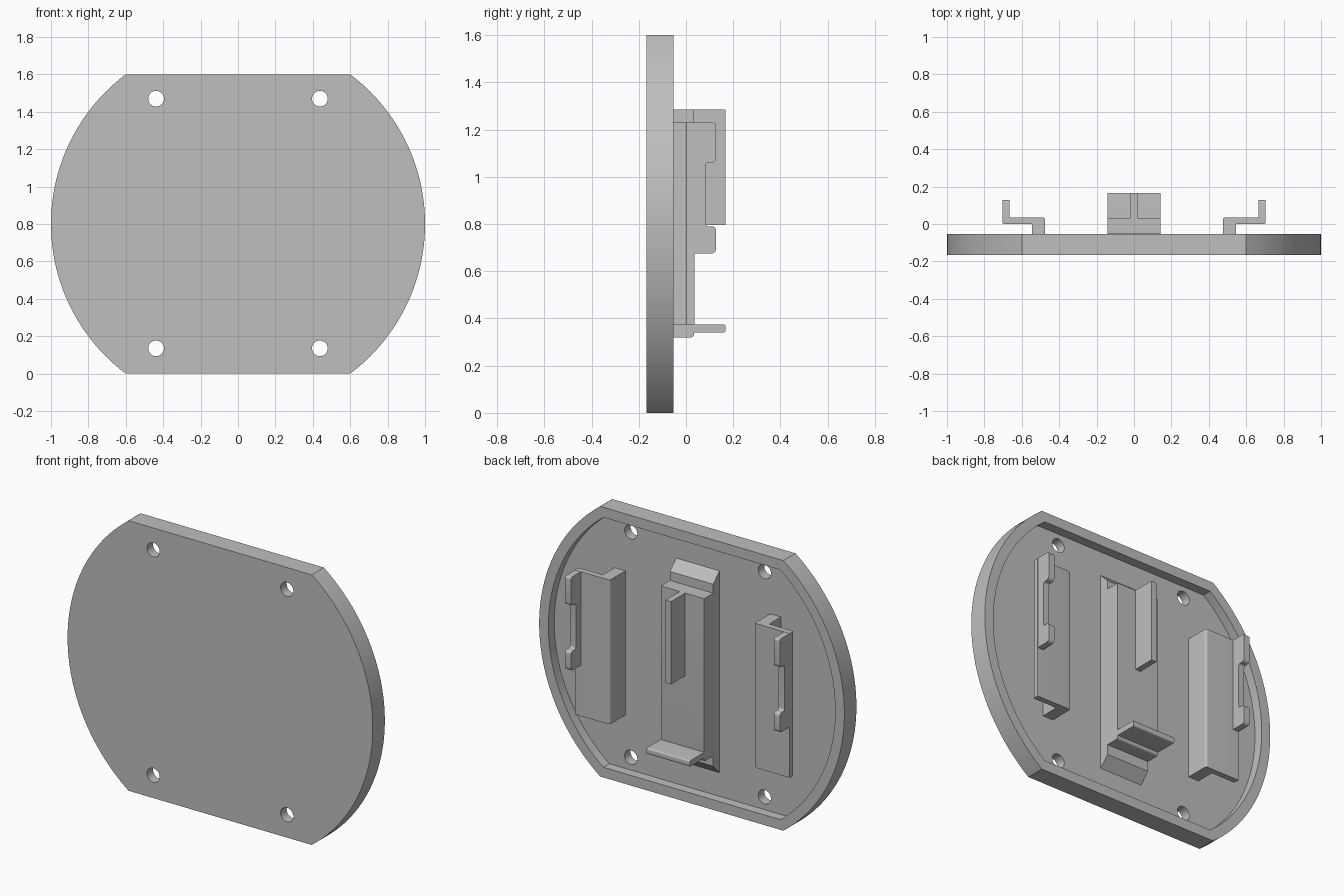
import bpy, bmesh, math
from mathutils import Vector

cube = bpy.data.objects.get("Cube")
if cube:
    bpy.data.objects.remove(cube, do_unlink=True)

grey = bpy.data.materials.new("light_grey")
grey.use_nodes = True
COLOUR = (0.52, 0.52, 0.52, 1)
grey.diffuse_color = COLOUR
grey.node_tree.nodes["Principled BSDF"].inputs["Base Color"].default_value = COLOUR

FLOOR, BACK, FRONT = -0.11, -0.054, -0.167
MID = 0.8


def fillet(points, steps=5):
    """Round each corner given as (u, v, radius); plain (u, v) corners stay sharp."""
    out = []
    for i, p in enumerate(points):
        c = Vector(p[:2])
        if len(p) < 3:
            out.append(c)
            continue
        a = (Vector(points[i - 1][:2]) - c).normalized()
        b = (Vector(points[(i + 1) % len(points)][:2]) - c).normalized()
        half = a.angle(b) / 2
        centre = c + (a + b).normalized() * p[2] / math.sin(half)
        start = c + a * p[2] / math.tan(half) - centre
        end = c + b * p[2] / math.tan(half) - centre
        for k in range(steps + 1):
            t = k / steps
            out.append(centre + start.lerp(end, t).normalized() * p[2])
    return out


def prism(name, points, axis, lo, hi, side=1):
    """Extrude a profile along x (profile yz), y (profile xz) or z (profile xy)."""
    place = {"x": lambda u, v, w: (w * side, u, v),
             "y": lambda u, v, w: (u * side, w, v),
             "z": lambda u, v, w: (u * side, v, w)}[axis]
    bm = bmesh.new()
    profile = fillet(points)
    rings = [[bm.verts.new(place(p[0], p[1], w)) for p in profile] for w in (lo, hi)]
    for ring in rings:
        bm.faces.new(ring)
    n = len(profile)
    for i in range(n):
        j = (i + 1) % n
        bm.faces.new((rings[0][i], rings[0][j], rings[1][j], rings[1][i]))
    bmesh.ops.recalc_face_normals(bm, faces=bm.faces)
    mesh = bpy.data.meshes.new(name)
    bm.to_mesh(mesh)
    bm.free()
    mesh.materials.append(grey)
    obj = bpy.data.objects.new(name, mesh)
    bpy.context.collection.objects.link(obj)
    return obj


def select(obj):
    bpy.ops.object.select_all(action="DESELECT")
    obj.select_set(True)
    bpy.context.view_layer.objects.active = obj


def cut(obj, cutter):
    select(obj)
    mod = obj.modifiers.new("cut", "BOOLEAN")
    mod.operation, mod.solver, mod.object = "DIFFERENCE", "EXACT", cutter
    bpy.ops.object.modifier_apply(modifier=mod.name)
    bpy.data.objects.remove(cutter, do_unlink=True)


def flat_disc(radius, half_height, steps=64):
    """Circle outline with its top and bottom cut flat."""
    limit = math.asin(half_height / radius)
    arc = [limit * (2 * k / steps - 1) for k in range(steps + 1)]
    right = [(radius * math.cos(a), MID + radius * math.sin(a)) for a in arc]
    return right + [(-x, z) for x, z in reversed(right)]


# Base plate with a shallow pocket in its back and four screw holes
plate = prism("base_plate", flat_disc(1, MID), "y", FRONT, BACK)
cut(plate, prism("pocket_cutter", flat_disc(0.94, 0.74), "y", FLOOR, 0.1))
for x in (-0.438, 0.438):
    for z in (0.135, 1.47):
        turns = [math.tau * k / 32 for k in range(32)]
        circle = [(x + 0.042 * math.cos(a), z + 0.042 * math.sin(a)) for a in turns]
        cut(plate, prism("hole_cutter", circle, "y", -0.3, 0.1))

ROOT = FLOOR - 0.005  # parts sink slightly into the plate

# Side brackets, each with an overhanging flange and a two-hook lip
for side, label in ((1, "left"), (-1, "right")):
    prism(label + "_bracket",
          [(0.475, ROOT), (0.475, 0.035, 0.012), (0.704, 0.035), (0.704, 0, 0.008),
           (0.545, 0, 0.008), (0.545, ROOT)], "z", 0.375, 1.23, side)
    prism(label + "_hook_lip",
          [(0.01, 0.675), (0.127, 0.675, 0.018), (0.127, 0.79, 0.018), (0.082, 0.79, 0.012),
           (0.082, 1.06, 0.012), (0.127, 1.06, 0.018), (0.127, 1.229, 0.012), (0.01, 1.229)],
          "x", 0.665, 0.7035, side)

# Central post with sloped, stepped ends
prism("centre_post",
      [(ROOT, 0.2), (FLOOR, 0.2), (-0.052, 0.26), (-0.052, 0.32), (0.033, 0.32, 0.012),
       (0.033, 1.285), (-0.052, 1.285), (-0.052, 1.338), (FLOOR, 1.395), (ROOT, 1.395)],
      "x", -0.142, 0.142)

# Upright fin and bottom shelf on the post
prism("centre_fin", [(0.02, 0.795), (0.167, 0.795), (0.167, 1.285), (0.02, 1.285)],
      "x", -0.018, 0.018)
prism("bottom_shelf",
      [(0.02, 0.34), (0.167, 0.34, 0.008), (0.167, 0.375, 0.008), (0.02, 0.375)],
      "x", -0.142, 0.142)

for obj in list(bpy.context.collection.objects):
    if obj.type == "MESH" and grey.name in obj.data.materials:
        select(obj)
        bpy.ops.object.shade_smooth_by_angle(angle=math.radians(30))
